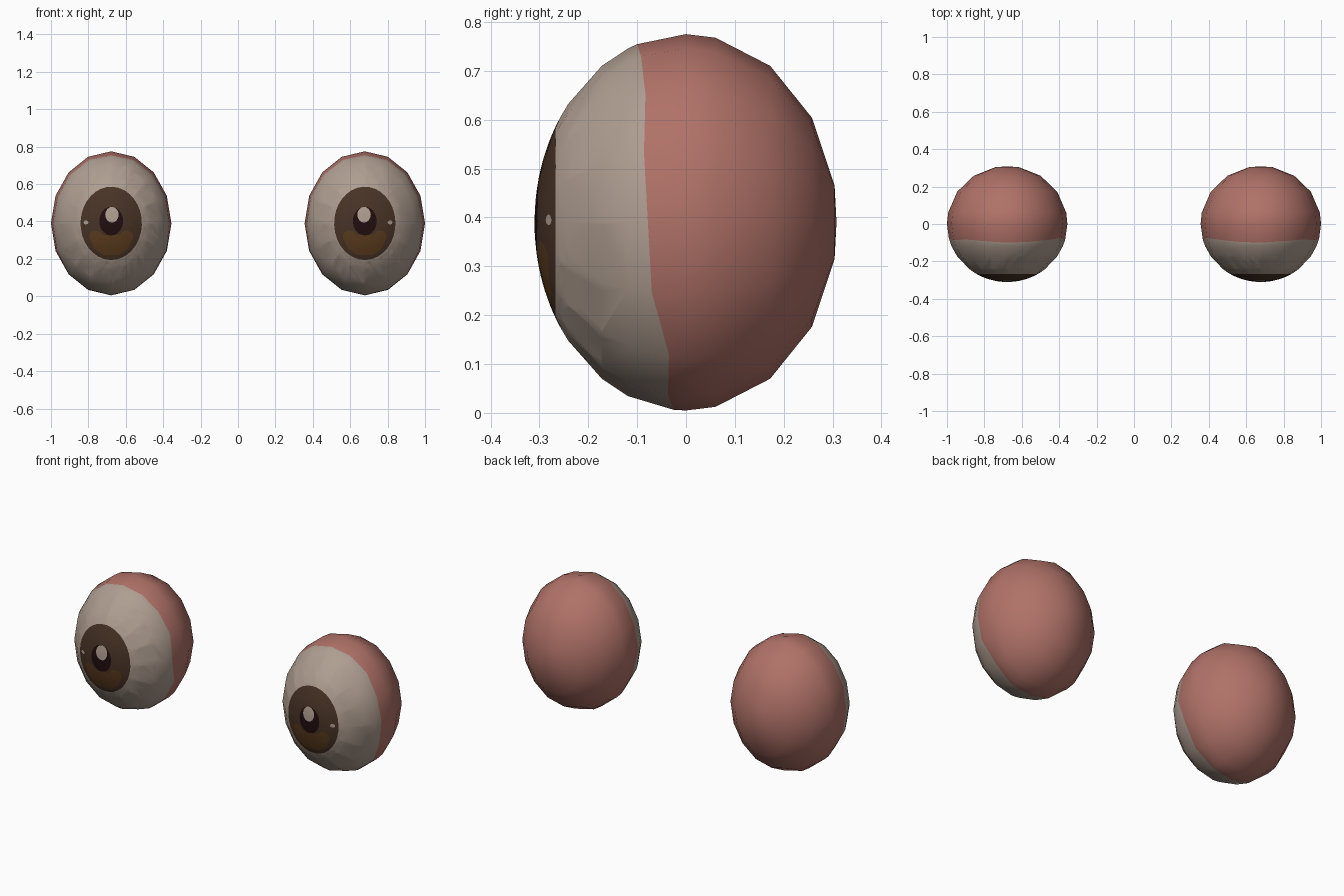
import bpy, bmesh, math

if "Cube" in bpy.data.objects:
    bpy.data.objects.remove(bpy.data.objects["Cube"])

RX, RY, RZ = 0.322, 0.31, 0.385      # eyeball radii
CX, CZ = 0.678, 0.39                 # eyeball centre
SEG = 16


def material(name, rgb):
    m = bpy.data.materials.new(name)
    lin = [((c / 255 + 0.055) / 1.055) ** 2.4 for c in rgb]
    m.diffuse_color = (*lin, 1)
    m.use_nodes = True
    m.node_tree.nodes["Principled BSDF"].inputs["Base Color"].default_value = m.diffuse_color
    return m


MATS = [material("eye_white", (175, 158, 145)), material("pink_back", (176, 114, 104)),
        material("iris_brown", (72, 51, 38)), material("amber_glow", (92, 60, 30)),
        material("pupil_dark", (33, 13, 15))]
WHITE, PINK, IRIS, AMBER, PUPIL = range(5)

# Uneven edge of the pink back, as y per segment (inner, top, outer, bottom)
EDGE = [-.085, -.075, -.085, -.095, -.1, -.092, -.083, -.086,
        -.078, -.07, -.035, -.037, -.025, -.03, -.045, -.045]
FRONT = [10, 20, 28, 34, 39, 56.25, 67.5]
BACK = [90, 101.25, 123.75, 146.25, 168.75]


def oval(x, z, rx, rz, n=20):
    return [(x + rx * math.cos(2 * math.pi * i / n + 0.05),
             z + rz * math.sin(2 * math.pi * i / n + 0.05)) for i in range(n)]


# Painted shapes on the front, in order; all convex and counter-clockwise
GLOW = [(-.115, -.08), (-.09, -.135), (-.045, -.168), (.045, -.168),
        (.09, -.135), (.115, -.08), (.09, -.062), (-.09, -.062)]
PAINT = [(IRIS, oval(0, 0, .164, .196, 32)),
         (AMBER, GLOW),
         (AMBER, oval(-.082, -.072, .036, .034, 12)),
         (AMBER, oval(.082, -.072, .036, .034, 12)),
         (PUPIL, oval(0, .012, .064, .077)),
         (WHITE, oval(-.004, .046, .036, .042, 16)),
         (WHITE, oval(.135, .005, .014, .011, 8))]


def paint(bm, layer, poly, mat):
    """Cut a convex outline into the front surface and colour the inside."""
    for f in bm.faces:
        f[layer] = int(f.calc_center_median().y < -0.2)
    for (x0, z0), (x1, z1) in zip(poly, poly[1:] + poly[:1]):
        nx, nz = z1 - z0, x0 - x1
        faces = [f for f in bm.faces if f[layer]]
        geom = set(faces)
        for f in faces:
            geom.update(f.edges)
            geom.update(f.verts)
        bmesh.ops.bisect_plane(bm, geom=list(geom), dist=1e-5,
                               plane_co=(x0, 0, z0), plane_no=(nx, 0, nz))
        for f in bm.faces:
            c = f.calc_center_median()
            if f[layer] and (c.x - x0) * nx + (c.z - z0) * nz > 0:
                f[layer] = 0
    for f in bm.faces:
        if f[layer]:
            f.material_index = mat


def eyeball(name, side):
    bm = bmesh.new()
    layer = bm.faces.layers.int.new("cut")

    # Rings from the front pole to the back pole
    rows = [[-RY * math.cos(math.radians(t))] * SEG for t in FRONT]
    rows += [EDGE]
    rows += [[-RY * math.cos(math.radians(t))] * SEG for t in BACK]
    rings = []
    for row in rows:
        ring = []
        for k, y in enumerate(row):
            a = 2 * math.pi * k / SEG
            r = math.sqrt(max(0, 1 - (y / RY) ** 2))
            ring.append(bm.verts.new((-RX * r * math.cos(a), y, RZ * r * math.sin(a))))
        rings.append(ring)
    poles = [bm.verts.new((0, -RY, 0)), bm.verts.new((0, RY - 0.002, 0))]
    for k in range(SEG):
        n = (k + 1) % SEG
        bm.faces.new((poles[0], rings[0][k], rings[0][n])).material_index = WHITE
        bm.faces.new((poles[1], rings[-1][n], rings[-1][k])).material_index = PINK
        for i in range(len(rings) - 1):
            f = bm.faces.new((rings[i][k], rings[i + 1][k], rings[i + 1][n], rings[i][n]))
            f.material_index = PINK if i >= len(FRONT) else WHITE

    # Iris, glow, pupil and highlights
    for mat, poly in PAINT:
        paint(bm, layer, poly, mat)

    # Round the cut front, then place and mirror
    for v in bm.verts:
        r2 = (v.co.x / RX) ** 2 + (v.co.z / RZ) ** 2
        if v.co.y < 0 and r2 < 0.3:
            v.co.y = -RY * math.sqrt(1 - r2)
    for v in bm.verts:
        v.co.x = side * (v.co.x + CX)
        v.co.z += CZ
    bmesh.ops.recalc_face_normals(bm, faces=bm.faces[:])
    for f in bm.faces:
        f.smooth = True
    bm.faces.layers.int.remove(layer)
    mesh = bpy.data.meshes.new(name)
    bm.to_mesh(mesh)
    bm.free()
    for m in MATS:
        mesh.materials.append(m)
    bpy.context.collection.objects.link(bpy.data.objects.new(name, mesh))


eyeball("right_eyeball", 1)
eyeball("left_eyeball", -1)
